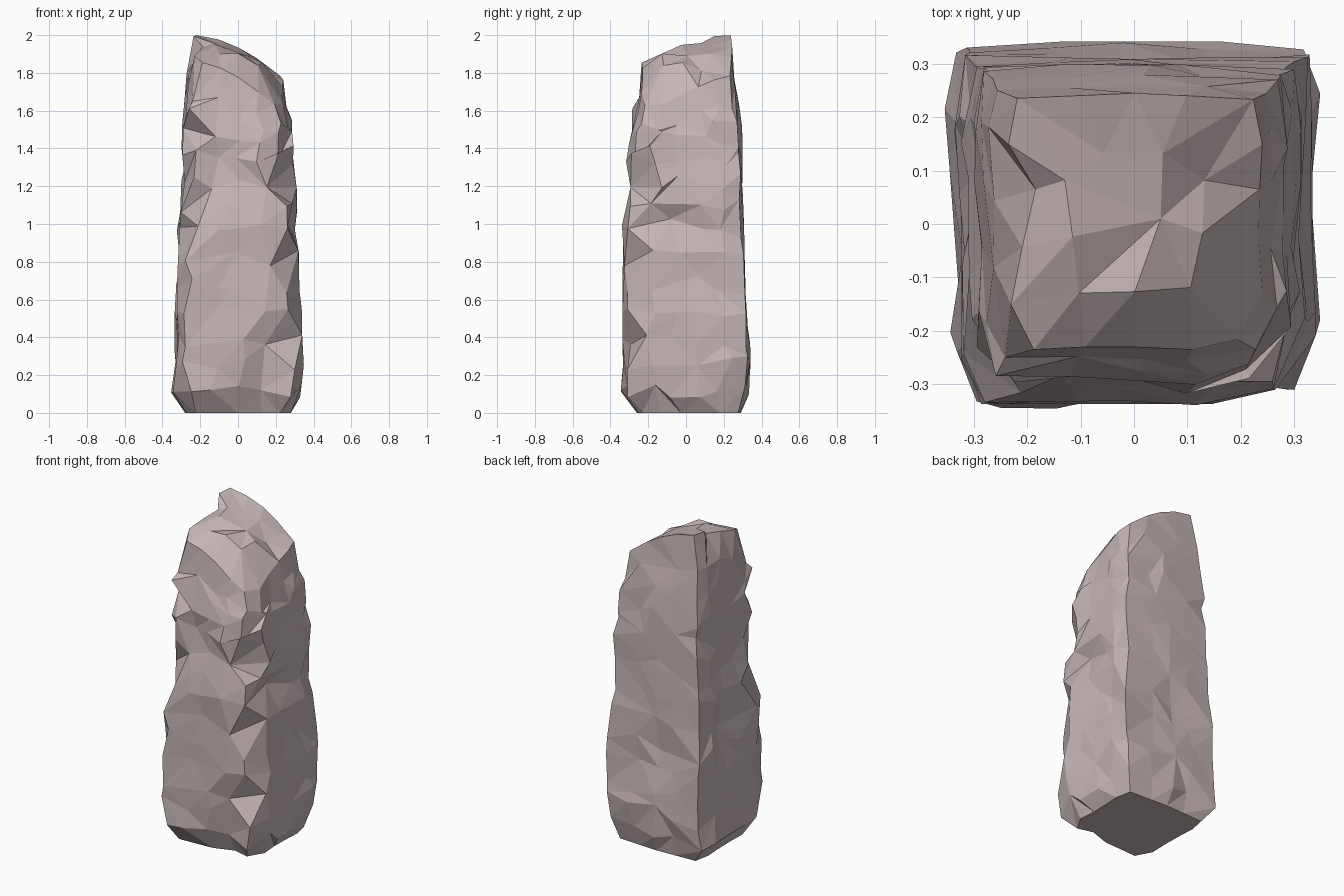
import bpy, bmesh, random
from mathutils import Vector

if "Cube" in bpy.data.objects:
    bpy.data.objects.remove(bpy.data.objects["Cube"])

random.seed(11)

# Plan outline of one ring (unit square): sharp back corners, chamfered front ones
OUTLINE = [(-.8, -1), (-.4, -.98), (0, -.98), (.45, -1), (.8, -.92), (1, -.55), (.97, -.15),
           (.98, .25), (1, .6), (.93, .95), (.4, .98), (0, 1), (-.45, .98), (-.93, .96),
           (-1, .6), (-.98, .25), (-.97, -.2), (-.98, -.65)]
# Height, left x, right x, front y, back y
LEVELS = [(0, -.28, .28, -.26, .29), (.13, -.355, .345, -.355, .335), (.26, -.34, .35, -.34, .35),
          (.38, -.34, .345, -.35, .34), (.52, -.335, .35, -.35, .335), (.67, -.335, .345, -.34, .33),
          (.82, -.33, .325, -.335, .325), (.97, -.325, .305, -.34, .31), (1.1, -.31, .32, -.32, .305),
          (1.23, -.305, .32, -.295, .305), (1.38, -.305, .30, -.32, .305), (1.5, -.30, .295, -.305, .30),
          (1.64, -.29, .29, -.285, .285), (1.79, -.275, .27, -.26, .265), (2.0, -.235, .24, -.235, .245)]
# Chips: centre, radius, push
CHIPS = [((.12, -.35, .06), .17, (0, .09, .02)), ((.17, -.35, .40), .13, (0, .05, .03)),
         ((-.10, -.31, 1.33), .16, (0, .04, 0)), ((.33, -.10, 1.06), .14, (-.05, 0, .03)),
         ((.35, .12, .66), .16, (-.04, 0, .03)), ((.34, .22, .14), .12, (-.04, 0, 0)),
         ((-.33, .05, .75), .17, (.04, 0, 0)), ((-.31, .0, 1.2), .15, (.03, 0, 0)),
         ((0, .32, .62), .18, (0, -.03, 0)), ((-.24, .04, 1.95), .11, (.05, 0, -.03)),
         ((.28, -.28, 1.25), .14, (-.02, .02, 0)), ((-.3, -.3, .95), .13, (.03, .02, 0))]


def top_height(x, y):
    """Sloping broken top: high at the back left, falling away at the front right."""
    u = min(max((x + .235) / .475, 0), 1)
    v = min(max((y + .235) / .40, 0), 1)
    front = 1.86 - .28 * u ** 1.7
    back = 2.0 - .23 * u ** 1.8
    return front + (back - front) * v


bm = bmesh.new()
rings = []
for i, (z, xl, xr, yf, yb) in enumerate(LEVELS):
    ring = []
    last = i == len(LEVELS) - 1
    for u, v in OUTLINE:
        x = (xl + xr) / 2 + u * (xr - xl) / 2
        y = (yf + yb) / 2 + v * (yb - yf) / 2
        h = z
        if z > 1.3:
            h = 1.3 + (z - 1.3) / .7 * (top_height(x, y) - 1.3)
        p = Vector((x, y, h))
        if 0 < i and not last:
            # Rough stone: slide along the face, press slightly inwards
            k = 1 - min(abs(random.gauss(0, .024)), .06)
            side = abs(u) > abs(v)
            slide = random.uniform(-.035, .035)
            if min(abs(u), abs(v)) > .85:
                slide *= .2
            p.x = p.x * k + (0 if side else slide)
            p.y = p.y * k + (slide if side else 0)
            p.z += random.uniform(-.05, .05) if i > 1 else random.uniform(-.05, .02)
        for c, r, push in CHIPS:
            d = (p - Vector(c)).length
            if d < r:
                p += Vector(push) * (1 - (d / r) ** 2)
        p.z = 0 if i == 0 else min(max(p.z, 0), 2)
        ring.append(bm.verts.new(p))
    rings.append(ring)

# Side faces, split along random diagonals
n = len(OUTLINE)
for a, b in zip(rings, rings[1:]):
    for j in range(n):
        k = (j + 1) % n
        q = (a[j], a[k], b[k], b[j])
        s = random.randint(0, 1)
        bm.faces.new((q[s], q[s + 1], q[s + 2]))
        bm.faces.new((q[s], q[s + 2], q[(s + 3) % 4]))
bm.faces.new(rings[0][::-1])

# Broken top: inner ring of facets, swelling towards the front right
inner = []
for j in range(0, n, 2):
    p = rings[-1][j].co * .55
    swell = .08 if p.y < 0 and p.x > 0 else .04 if p.y < 0 else 0
    p.z = min(top_height(p.x, p.y) + swell + random.uniform(-.01, .01), 1.99)
    inner.append(bm.verts.new(p))
m = len(inner)
o = rings[-1]
mid = bm.verts.new((.05, .01, 1.89))
for j in range(m):
    a, b, c = o[2 * j], o[2 * j + 1], o[(2 * j + 2) % n]
    p, q = inner[j], inner[(j + 1) % m]
    for f in ((a, b, p), (b, q, p), (b, c, q), (p, q, mid)):
        bm.faces.new(f)

# Drop scattered points so that some facets grow larger and uneven
drop = [ring[j] for i, ring in enumerate(rings[2:-1]) for j in range(i % 3, n, 3)
        if j not in (9, 13) and random.random() < .5]
bmesh.ops.dissolve_verts(bm, verts=drop)
bmesh.ops.triangulate(bm, faces=[f for f in bm.faces if len(f.verts) > 3 and f.calc_center_median().z > .01])
bmesh.ops.recalc_face_normals(bm, faces=bm.faces)

mesh = bpy.data.meshes.new("rock_pillar")
bm.to_mesh(mesh)
bm.free()
rock = bpy.data.objects.new("rock_pillar", mesh)
bpy.context.collection.objects.link(rock)

# Pinkish grey stone
stone = bpy.data.materials.new("stone")
stone.diffuse_color = (.56, .465, .465, 1)
stone.use_nodes = True
stone.node_tree.nodes["Principled BSDF"].inputs["Base Color"].default_value = stone.diffuse_color
mesh.materials.append(stone)
